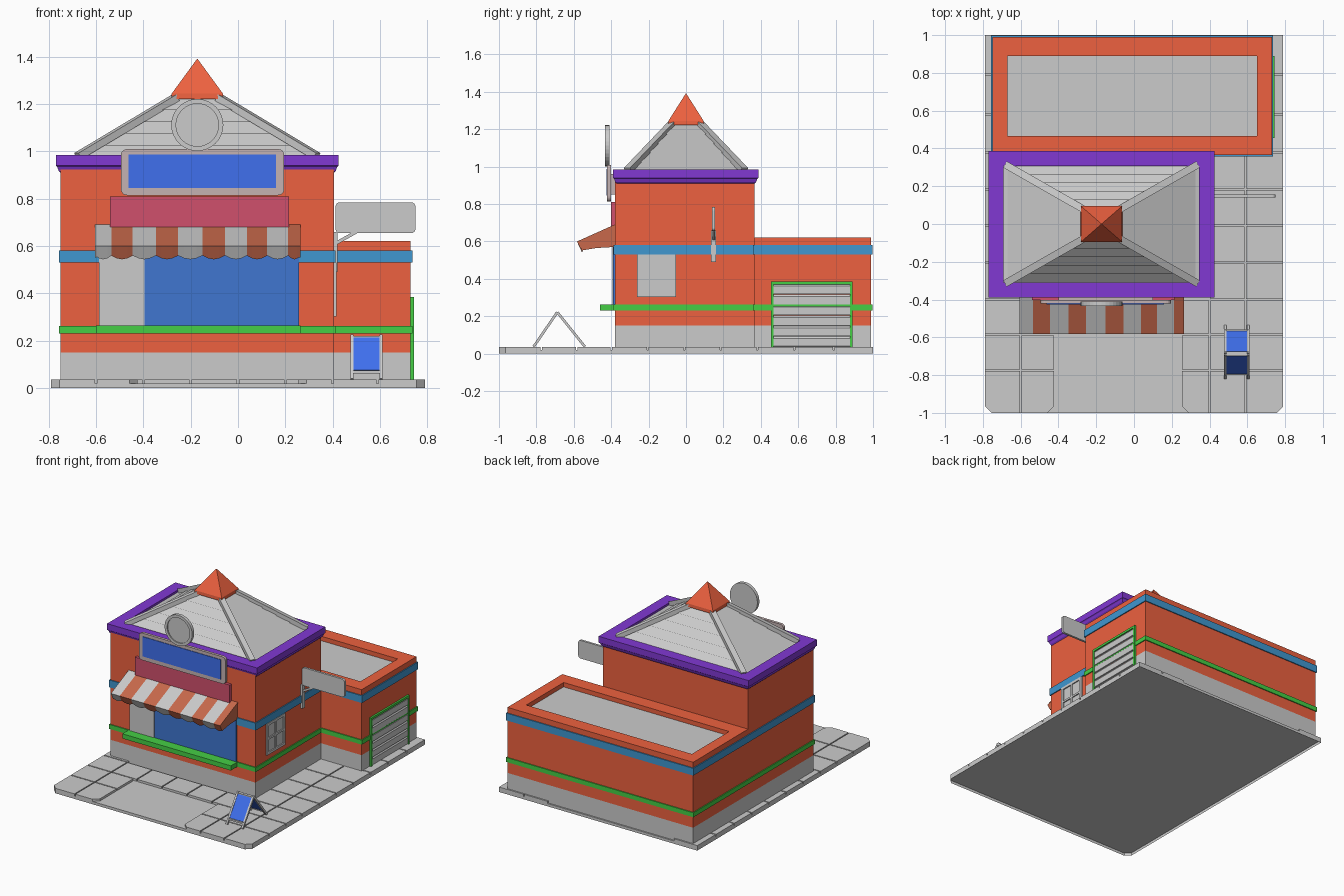
import bpy, bmesh, math
from mathutils import Vector

if "Cube" in bpy.data.objects:
    bpy.data.objects.remove(bpy.data.objects["Cube"])


def mat(name, *rgb):
    m = bpy.data.materials.new(name)
    m.diffuse_color = (*rgb, 1)
    m.use_nodes = True
    m.node_tree.nodes["Principled BSDF"].inputs["Base Color"].default_value = m.diffuse_color
    return m


RED = mat("wall_red", 0.85, 0.12, 0.05)
PURPLE = mat("purple", 0.22, 0.04, 0.65)
BLUE = mat("sign_blue", 0.05, 0.16, 0.85)
GLASS = mat("window_blue", 0.05, 0.18, 0.63)
BAND = mat("band_blue", 0.05, 0.31, 0.63)
GREEN = mat("green", 0.06, 0.62, 0.06)
CRIMSON = mat("crimson", 0.63, 0.08, 0.15)
FRAME = mat("sign_frame", 0.56, 0.45, 0.45)
STRIPE = mat("stripe_red", 0.58, 0.14, 0.07)


def finish(name, bm, m=None):
    bmesh.ops.recalc_face_normals(bm, faces=bm.faces)
    me = bpy.data.meshes.new(name)
    bm.to_mesh(me)
    bm.free()
    ob = bpy.data.objects.new(name, me)
    bpy.context.collection.objects.link(ob)
    if m:
        me.materials.append(m)
    return ob


def prism(name, polys, a, b, m=None, axis="z", bottom=True):
    """Extrude flat outlines from a to b along an axis."""
    put = {"z": lambda u, v, w: (u, v, w), "y": lambda u, v, w: (u, w, v),
           "x": lambda u, v, w: (w, u, v)}[axis]
    bm = bmesh.new()
    for pts in polys:
        lo = [bm.verts.new(put(u, v, a)) for u, v in pts]
        hi = [bm.verts.new(put(u, v, b)) for u, v in pts]
        n = len(pts)
        for i in range(n):
            j = (i + 1) % n
            bm.faces.new((lo[i], lo[j], hi[j], hi[i]))
        bm.faces.new(hi)
        if bottom:
            bm.faces.new(lo[::-1])
    return finish(name, bm, m)


def rect(u0, u1, v0, v1, r=0):
    if not r:
        return [(u0, v0), (u1, v0), (u1, v1), (u0, v1)]
    out = []
    for k, (u, v) in enumerate([(u1 - r, v1 - r), (u0 + r, v1 - r), (u0 + r, v0 + r), (u1 - r, v0 + r)]):
        for s in range(5):
            t = math.radians(90 * k + 22.5 * s)
            out.append((u + r * math.cos(t), v + r * math.sin(t)))
    return out


def box(name, x0, x1, y0, y1, z0, z1, m=None):
    return prism(name, [rect(x0, x1, y0, y1)], z0, z1, m)


def loft(name, rings, m=None, cap=False):
    """Skin a stack of rectangles (x0, x1, y0, y1, z)."""
    bm = bmesh.new()
    loops = [[bm.verts.new((x, y, z)) for x, y in rect(a, b, c, d)] for a, b, c, d, z in rings]
    for p, q in zip(loops, loops[1:]):
        for i in range(4):
            j = (i + 1) % 4
            bm.faces.new((p[i], p[j], q[j], q[i]))
    if cap:
        bm.faces.new(loops[-1])
    return finish(name, bm, m)


def beam(name, p, q, w, h, m=None):
    p, q = Vector(p), Vector(q)
    d = (q - p).normalized()
    s = d.cross(Vector((0, 0, 1))).normalized()
    u = s.cross(d)
    bm = bmesh.new()
    v = [[bm.verts.new(e + s * w / 2 * i + u * h / 2 * j)
          for i, j in ((-1, -1), (1, -1), (1, 1), (-1, 1))] for e in (p, q)]
    bm.faces.new(v[0])
    bm.faces.new(v[1])
    for i in range(4):
        j = (i + 1) % 4
        bm.faces.new((v[0][i], v[0][j], v[1][j], v[1][i]))
    return finish(name, bm, m)


# Pavement: open shell with raised tiles, recessed driveway
c = 0.035
prism("pavement_base", [[(-0.79, 1), (-0.79, c - 1), (c - 0.79, -1), (0.79 - c, -1),
                         (0.79, c - 1), (0.79, 1)]], 0, 0.02, bottom=False)
ys = [-1, -0.775, -0.585, -0.4, -0.205, -0.01, 0.185, 0.38, 0.58, 0.79, 1]
g = 0.004
tiles = []
for y0, y1 in zip(ys, ys[1:]):
    front = y0 < -0.6
    xs = [-0.79, -0.6, -0.42, 0.25, 0.4, 0.59, 0.79] if front else [-0.79, -0.6, -0.4, -0.2, 0, 0.2, 0.4, 0.59, 0.79]
    for x0, x1 in zip(xs, xs[1:]):
        if (front and x0 == -0.42) or (y0 > -0.45 and -0.65 < x0 < 0.3):
            continue
        a, b = x0 + g * (x0 > -0.79), x1 - g * (x1 < 0.79)
        lo, hi = y0 + g * (y0 > -1), y1 - g * (y1 < 1)
        t = rect(a, b, lo, hi)
        if y0 == -1 and x0 in (-0.79, 0.25):
            t[0:1] = [(a, lo + c), (a + c, lo)]
        if y0 == -1 and x1 in (0.79, -0.42):
            i = t.index((b, lo))
            t[i:i + 1] = [(b - c, lo), (b, lo + c)]
        tiles.append(t)
prism("pavement_tiles", tiles, 0.02, 0.036)


# L-shaped walls and trim bands
def plan(o):
    return [[(-0.75 - o, -0.38 - o), (0.405 + o, -0.38 - o), (0.405 + o, 0.365 - o),
             (0.73 + o, 0.365 - o), (0.73 + o, 0.99 + o), (-0.75 - o, 0.99 + o)]]


prism("plinth", plan(0), 0.02, 0.15)
prism("lower_walls", plan(0), 0.15, 0.58, RED)
prism("green_band", plan(0.007), 0.23, 0.262, GREEN)
prism("blue_band", plan(0.007), 0.53, 0.582, BAND)
box("upper_walls", -0.75, 0.405, -0.38, 0.365, 0.58, 0.94, RED)

# Rear wing parapet and flat roof
loft("rear_parapet", [(-0.75, 0.73, 0.365, 0.99, 0.57), (-0.75, 0.73, 0.365, 0.99, 0.622),
                      (-0.67, 0.65, 0.465, 0.89, 0.622), (-0.67, 0.65, 0.465, 0.89, 0.58)], RED)
box("rear_flat_roof", -0.68, 0.66, 0.46, 0.9, 0.575, 0.59)

# Flared cornice
trim = [(0, 0.91), (0.008, 0.918), (0.014, 0.935), (0.02, 0.94), (0.02, 0.985), (-0.06, 0.985), (-0.06, 0.95)]
loft("cornice", [(-0.75 - o, 0.405 + o, -0.37 - o, 0.367 + o, z) for o, z in trim], PURPLE)

# Hipped roof with lapped courses, hip bars and red cap
cx, n = -0.172, 5
rings = [(cx - 0.535, cx + 0.535, -0.325, 0.325, 0.965)]
for i in range(n):
    for t, lip in ((i / n, 0.012), ((i + 1) / n, 0.0)):
        hx, hy = 0.485 - 0.39 * t + lip, 0.295 - 0.22 * t + lip
        rings.append((cx - hx, cx + hx, -hy, hy, 0.975 + 0.25 * t))
loft("roof_courses", rings, cap=True)
for sx in (-1, 1):
    for sy in (-1, 1):
        beam("hip_bar", (cx + sx * 0.505, sy * 0.312, 0.98), (cx + sx * 0.09, sy * 0.075, 1.228), 0.038, 0.03)
loft("roof_cap", [(cx - a, cx + a, -b, b, z) for a, b, z in
                  ((0.06, 0.05, 1.222), (0.11, 0.096, 1.222), (0.108, 0.094, 1.245), (0.002, 0.002, 1.39))],
     RED, cap=True)

# Front sign, round sign and fascia
prism("sign_board", [rect(-0.495, 0.195, 0.815, 1.01, 0.025)], -0.422, -0.402, FRAME, "y")
prism("sign_panel", [rect(-0.463, 0.16, 0.845, 0.987)], -0.426, -0.42, BLUE, "y")
box("sign_mount", -0.4, 0.1, -0.405, -0.37, 0.85, 0.96, FRAME)
bm = bmesh.new()
loops = []
for r, y in ((0.11, -0.41), (0.11, -0.433), (0.09, -0.433), (0.09, -0.425)):
    loops.append([bm.verts.new((-0.172 + r * math.cos(k * math.tau / 32), y, 1.112 + r * math.sin(k * math.tau / 32)))
                  for k in range(32)])
for p, q in zip(loops, loops[1:]):
    for i in range(32):
        j = (i + 1) % 32
        bm.faces.new((p[i], p[j], q[j], q[i]))
bm.faces.new(loops[0])
bm.faces.new(loops[-1])
finish("round_sign", bm)
box("fascia", -0.54, 0.215, -0.402, -0.375, 0.675, 0.81, CRIMSON)

# Serving front: window, side panel and counter
box("serving_window", -0.395, 0.258, -0.389, -0.375, 0.262, 0.58, GLASS)
box("side_panel", -0.588, -0.395, -0.393, -0.375, 0.262, 0.58)
box("counter", -0.6, 0.265, -0.46, -0.375, 0.23, 0.264, GREEN)

# Striped scalloped awning
edges = [-0.605, -0.535, -0.445, -0.347, -0.253, -0.15, -0.055, 0.038, 0.123, 0.212, 0.265]
for par, m in ((0, None), (1, STRIPE)):
    bm = bmesh.new()
    for x0, x1 in list(zip(edges, edges[1:]))[par::2]:
        cols = []
        for k in range(5):
            s = math.sin(math.pi * k / 4)
            x = x0 + (x1 - x0) * k / 4
            cols.append([bm.verts.new(p) for p in ((x, -0.378, 0.692), (x, -0.583, 0.6),
                                                   (x, -0.563 + 0.006 * s, 0.56 - 0.016 * s))])
        for p, q in zip(cols, cols[1:]):
            for i in range(2):
                bm.faces.new((p[i], p[i + 1], q[i + 1], q[i]))
    ob = finish("awning_stripes", bm, m)
    ob.modifiers.new("thickness", "SOLIDIFY").thickness = 0.006
side = [(-0.378, 0.688), (-0.58, 0.598), (-0.558, 0.552), (-0.48, 0.565), (-0.395, 0.57), (-0.378, 0.57)]
prism("awning_end", [side], -0.604, -0.598)
prism("awning_end", [side], 0.258, 0.264, STRIPE, "x")
bpy.data.objects.remove(bpy.data.objects["awning_end"])
prism("awning_end_left", [side], -0.604, -0.598, None, "x")

# Side window with frame and glazing bars
box("side_window_pane", 0.4, 0.408, -0.255, -0.06, 0.31, 0.525)
for y0, y1, z0, z1 in ((-0.262, -0.242, 0.302, 0.53), (-0.073, -0.053, 0.302, 0.53), (-0.262, -0.053, 0.302, 0.32),
                       (-0.262, -0.053, 0.512, 0.53), (-0.165, -0.15, 0.302, 0.53), (-0.262, -0.053, 0.41, 0.424)):
    box("side_window_bar", 0.4, 0.416, y0, y1, z0, z1)

# Garage door with green surround
for i in range(6):
    z = 0.036 + i * 0.056
    prism("garage_slat", [[(0.72, z), (0.739, z + 0.004), (0.739, z + 0.046), (0.732, z + 0.056), (0.72, z + 0.056)]],
          0.465, 0.88, None, "y")
for y0, y1, z0 in ((0.455, 0.468, 0.03), (0.877, 0.89, 0.03), (0.455, 0.89, 0.37)):
    box("garage_frame", 0.72, 0.743, y0, y1, z0, 0.386, GREEN)

# Projecting side sign on bracket
prism("side_sign", [rect(0.412, 0.75, 0.655, 0.785, 0.018)], 0.14, 0.156, None, "y")
box("sign_bracket", 0.404, 0.42, 0.135, 0.161, 0.49, 0.66)
beam("sign_strut", (0.41, 0.148, 0.61), (0.5, 0.148, 0.66), 0.014, 0.014)

# Folding pavement board
for y in (-0.815, -0.54):
    foot, top = Vector((0, y, 0.037)), Vector((0, -0.688, 0.222))
    for x in (0.482, 0.605):
        beam("board_leg", foot + Vector((x, 0, 0)), top + Vector((x, 0, 0)), 0.013, 0.014)
    mid = Vector((0.543, 0, 0))
    beam("board_panel", foot.lerp(top, 0.2) + mid, foot.lerp(top, 0.98) + mid, 0.115, 0.008, BLUE)
    for t in (0.17, 0.96):
        beam("board_rail", foot.lerp(top, t) + Vector((0.482, 0, 0)), foot.lerp(top, t) + Vector((0.605, 0, 0)), 0.012, 0.012)
